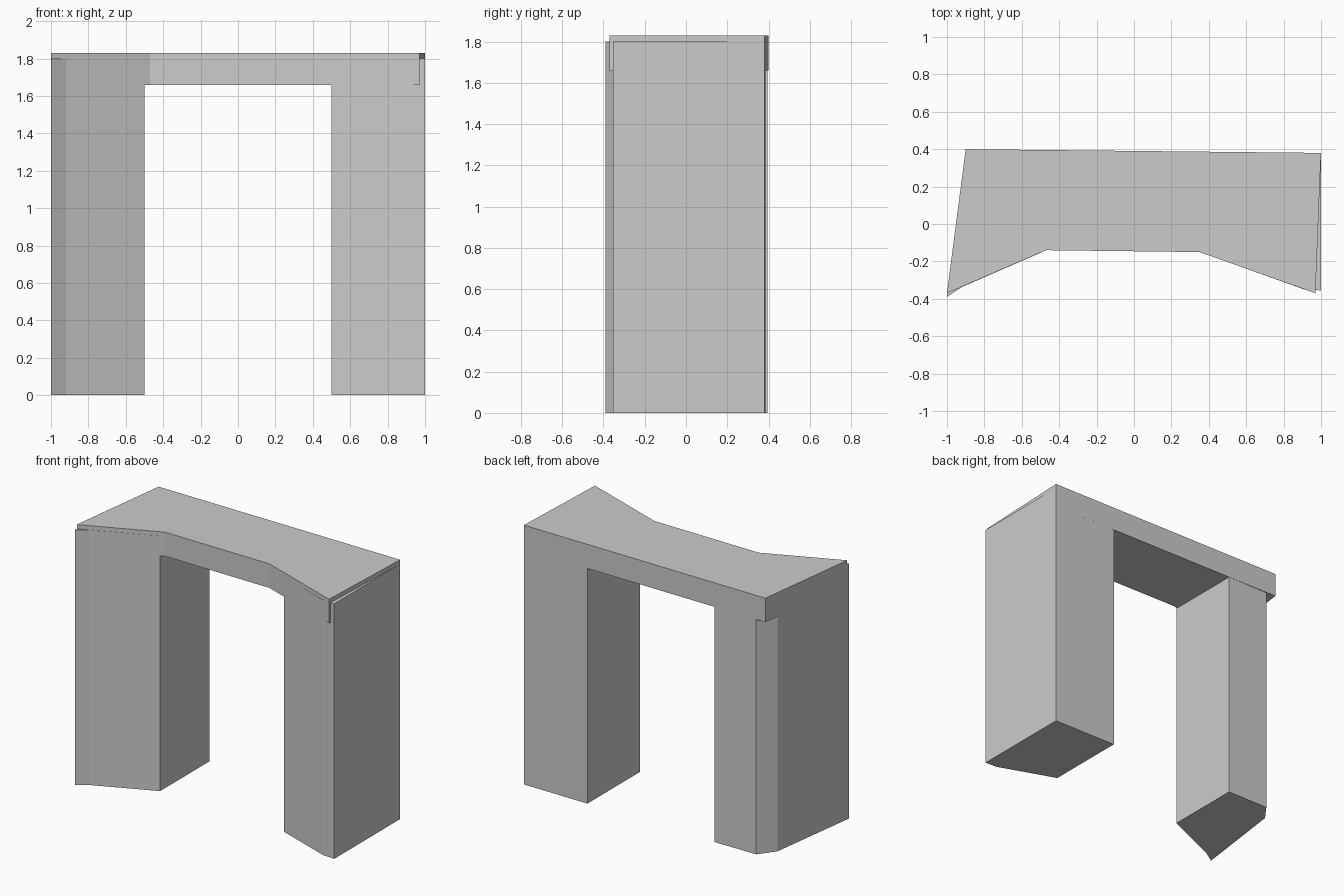
import bpy
import bmesh

if "Cube" in bpy.data.objects:
    bpy.data.objects.remove(bpy.data.objects["Cube"])


def prism(name, outline, z0, z1):
    """Extrude a plan outline (counter-clockwise) from z0 to z1."""
    bm = bmesh.new()
    face = bm.faces.new([bm.verts.new((x, y, z0)) for x, y in outline])
    top = bmesh.ops.extrude_face_region(bm, geom=[face], use_keep_orig=True)
    verts = [g for g in top["geom"] if isinstance(g, bmesh.types.BMVert)]
    bmesh.ops.translate(bm, verts=verts, vec=(0, 0, z1 - z0))
    bmesh.ops.recalc_face_normals(bm, faces=bm.faces[:])
    mesh = bpy.data.meshes.new(name)
    bm.to_mesh(mesh)
    bm.free()
    obj = bpy.data.objects.new(name, mesh)
    bpy.context.collection.objects.link(obj)
    return obj


# Lintel slab with a recessed front
prism("lintel", [(-1, -0.37), (-0.47, -0.14), (0.35, -0.15), (0.97, -0.37),
                 (1, 0.38), (-0.9, 0.4)], 1.66, 1.83)

# Left pillar, with a chamfered back corner
prism("left_pillar", [(-1, -0.39), (-0.92, -0.337), (-0.5, -0.154),
                      (-0.5, 0.395), (-0.825, 0.395), (-0.91, 0.28)], 0, 1.8)

# Right pillar, with a blunted front corner
prism("right_pillar", [(0.5, -0.203), (0.91, -0.35), (1, -0.355),
                       (1, 0.38), (0.5, 0.385)], 0, 1.8)
